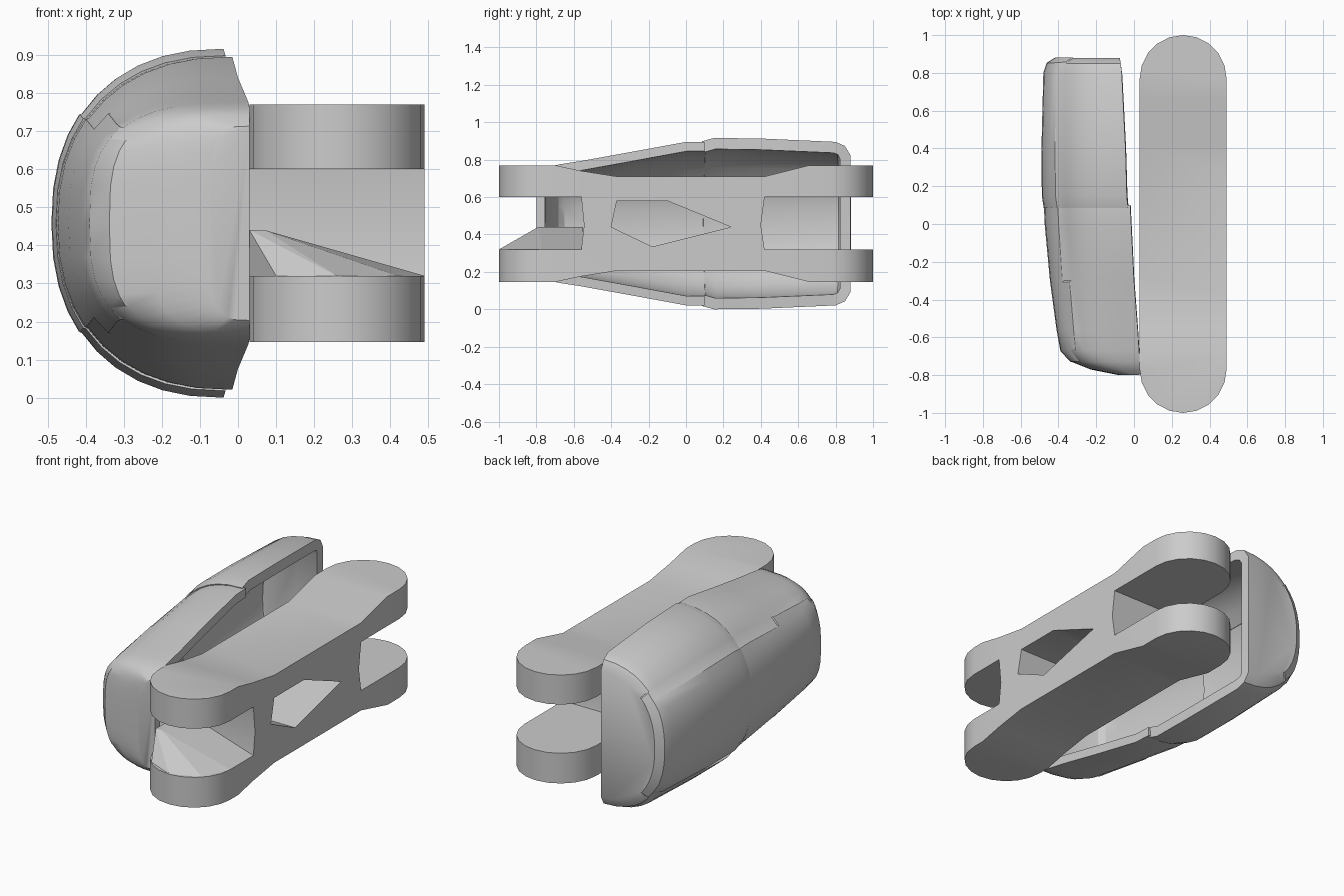
import bpy, bmesh, math
from mathutils import Vector

cube = bpy.data.objects.get("Cube")
if cube:
    bpy.data.objects.remove(cube, do_unlink=True)

grey = bpy.data.materials.new("plain_grey")
grey.use_nodes = True
grey.diffuse_color = (0.6, 0.6, 0.6, 1)
grey.node_tree.nodes["Principled BSDF"].inputs["Base Color"].default_value = (0.6, 0.6, 0.6, 1)

MID = 0.458          # height of the symmetry plane
X0, X1 = 0.03, 0.49  # sides of the link


def finish(name, bm):
    mesh = bpy.data.meshes.new(name)
    bm.to_mesh(mesh)
    bm.free()
    mesh.materials.append(grey)
    obj = bpy.data.objects.new(name, mesh)
    bpy.context.collection.objects.link(obj)
    return obj


def activate(obj):
    bpy.ops.object.select_all(action='DESELECT')
    obj.select_set(True)
    bpy.context.view_layer.objects.active = obj


def smooth(obj, angle):
    activate(obj)
    bpy.ops.object.shade_smooth_by_angle(angle=math.radians(angle))


def prism(name, points, direction):
    """Extrude a flat outline along a direction."""
    bm = bmesh.new()
    face = bm.faces.new([bm.verts.new(p) for p in points])
    out = bmesh.ops.extrude_face_region(bm, geom=[face])
    bmesh.ops.translate(bm, vec=direction,
                        verts=[v for v in out["geom"] if isinstance(v, bmesh.types.BMVert)])
    bmesh.ops.recalc_face_normals(bm, faces=bm.faces)
    return finish(name, bm)


def combine(obj, tool, operation):
    mod = obj.modifiers.new(operation, 'BOOLEAN')
    mod.operation, mod.object, mod.solver = operation, tool, 'EXACT'
    activate(obj)
    bpy.ops.object.modifier_apply(modifier=mod.name)
    bpy.data.objects.remove(tool, do_unlink=True)


# Link: forked side profile, rounded in plan, with a pierced window
top = [(-1.1, 0.77), (-0.7, 0.77), (-0.56, 0.74), (-0.37, 0.71), (0.42, 0.71), (0.66, 0.77), (1.1, 0.77)]
rear_slot = [(1.1, 0.6), (0.42, 0.6), (0.4, 0.45), (0.42, 0.32), (1.1, 0.32)]
base = [(y, 2 * MID - z) for y, z in reversed(top)]
front_slot = [(-1.1, 0.32), (-0.56, 0.32), (-0.545, 0.45), (-0.56, 0.6), (-1.1, 0.6)]
profile = top + rear_slot + base + front_slot
link = prism("link", [(X0, y, z) for y, z in profile], (X1 - X0, 0, 0))

radius, centre = (X1 - X0) / 2, (X0 + X1) / 2
plan = []
for end, start in ((1, 0), (-1, math.pi)):
    for i in range(11):
        a = start + math.pi * i / 10
        plan.append((centre + radius * math.cos(a), end * 0.77 + radius * math.sin(a), -0.1))
combine(link, prism("plan_cutter", plan, (0, 0, 1.2)), 'INTERSECT')

window = [(-0.37, 0.58), (-0.1, 0.58), (0.24, 0.44), (-0.18, 0.335), (-0.4, 0.44)]
combine(link, prism("window_cutter", [(-0.1, y, z) for y, z in window], (0.8, 0, 0)), 'DIFFERENCE')
smooth(link, 24)

# Sloping wedge on the lower front lug
bm = bmesh.new()
for p in [(X0, -0.79, 0.44), (0.07, -0.79, 0.44), (X0, -0.55, 0.44), (0.07, -0.55, 0.44),
          (X1, -0.55, 0.32), (X1, -0.77, 0.32), (0.42, -0.93, 0.32), (centre, -1, 0.32),
          (0.1, -0.93, 0.32), (X0, -0.77, 0.32), (X0, -0.55, 0.32)]:
    bm.verts.new(p)
bmesh.ops.convex_hull(bm, input=bm.verts)
finish("lug_wedge", bm)


def cover(name, stations, panel, thickness):
    """Hollow half-round cover lofted along y; the last station is closed."""
    bm = bmesh.new()
    rings, steps = [], 20
    for y, outer, rim, half, power in stations:
        ring = []
        for i in range(steps + 1):
            a = math.pi * (i / steps - 0.5)
            c, s = max(0, math.cos(a)), math.sin(a)
            x = rim - (rim - outer) * c ** (2 / power)
            z = MID + half * math.copysign(abs(s) ** (2 / power), s)
            ring.append(bm.verts.new((x, y, z)))
        rings.append(ring)
    side = []
    for a, b in zip(rings, rings[1:]):
        for i in range(steps):
            side.append(bm.faces.new((a[i], a[i + 1], b[i + 1], b[i])))
    cap = bm.faces.new(rings[-1])
    bmesh.ops.recalc_face_normals(bm, faces=bm.faces)
    cap.normal_update()
    if cap.normal.y * stations[-1][0] < 0:
        bmesh.ops.reverse_faces(bm, faces=bm.faces)
    # slightly raised outer panel
    raised = [f for f in side if abs(f.calc_center_median().z - MID) < panel
              and f.calc_center_median().x < -0.3]
    bmesh.ops.inset_region(bm, faces=raised, thickness=0.006, depth=0.005,
                           use_boundary=False, use_even_offset=True)
    obj = finish(name, bm)
    mod = obj.modifiers.new("wall", 'SOLIDIFY')
    mod.thickness, mod.offset = thickness, -1
    activate(obj)
    bpy.ops.object.modifier_apply(modifier=mod.name)
    smooth(obj, 32)
    return obj


# Covers: y, outer x, rim x, half height, squareness
cover("front_cover", [
    (0.1, -0.472, -0.02, 0.437, 2.3), (0, -0.468, -0.015, 0.437, 2.3),
    (-0.3, -0.44, 0, 0.382, 2.5), (-0.56, -0.405, 0.02, 0.335, 2.8),
    (-0.67, -0.385, 0.027, 0.318, 3), (-0.73, -0.33, 0.03, 0.305, 3.2),
    (-0.77, -0.23, 0.03, 0.285, 3.5), (-0.8, -0.08, 0.03, 0.255, 3.5)], 0.27, 0.05)
cover("rear_cover", [
    (0.085, -0.473, -0.033, 0.44, 2.3), (0.15, -0.483, -0.038, 0.458, 2.3),
    (0.4, -0.485, -0.045, 0.455, 2.3), (0.8, -0.475, -0.065, 0.437, 2.3),
    (0.85, -0.458, -0.07, 0.415, 2.3), (0.88, -0.41, -0.075, 0.365, 2.3)], 0.27, 0.06)
